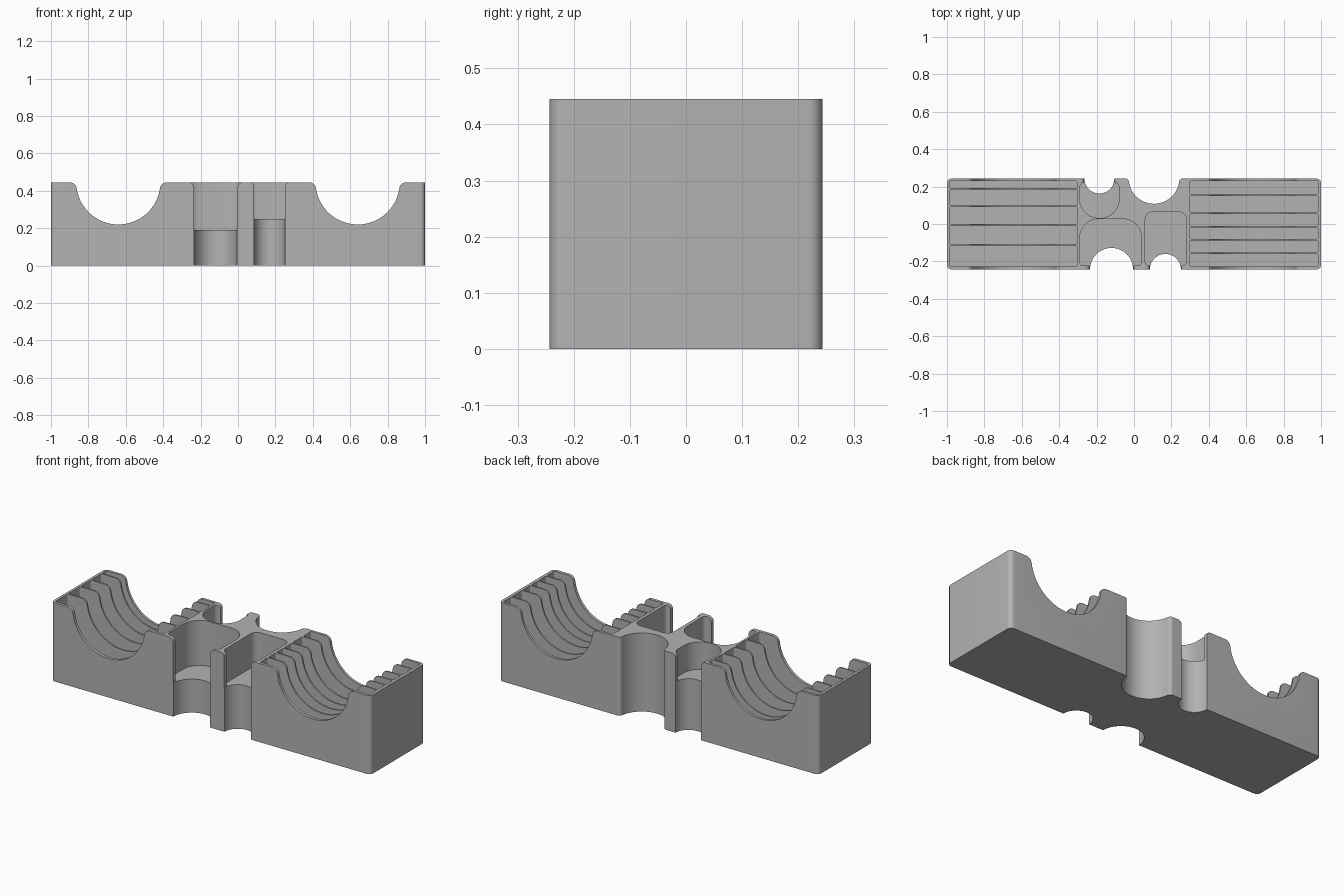
import bpy, bmesh
from math import sin, cos, pi, sqrt, atan2

if "Cube" in bpy.data.objects:
    bpy.data.objects.remove(bpy.data.objects["Cube"], do_unlink=True)

TOP, BACK = 0.445, 0.243
cutters = []


def arc(cx, cy, r, a0, a1, n):
    return [(cx + r * cos(a0 + (a1 - a0) * i / n), cy + r * sin(a0 + (a1 - a0) * i / n))
            for i in range(n + 1)]


def rounded_rect(x0, x1, y0, y1, r_front, r_back):
    """Rectangle with separate corner radii at the two ends."""
    f, b = r_front, r_back
    return (arc(x1 - f, y0 + f, f, -pi / 2, 0, 8) + arc(x1 - b, y1 - b, b, 0, pi / 2, 8)
            + arc(x0 + b, y1 - b, b, pi / 2, pi, 8) + arc(x0 + f, y0 + f, f, pi, 1.5 * pi, 8))


def scoop(c, r, edge, lip=0, side=1):
    """Half-round bite into an edge, with rounded lips."""
    dx = sqrt((r + lip) ** 2 - lip ** 2)
    th = atan2(lip, dx)
    half = [(-dx, 0.1)]
    if lip:
        half += arc(-dx, -lip, lip, pi / 2, th, 8)[:-1]
    half += arc(0, 0, r, pi + th, 1.5 * pi, 18)
    full = half + [(-u, v) for u, v in reversed(half[:-1])]
    return [(c + u, edge + side * v) for u, v in full]


def gap(c, w, lip, floor):
    """Straight opening with rounded lips at the top rim."""
    half = [(-w - lip, TOP + 0.1)] + arc(-w - lip, TOP - lip, lip, pi / 2, 0, 8) + [(-w, floor)]
    return [(c + u, v) for u, v in half + [(-u, v) for u, v in reversed(half)]]


def prism(name, pts, lo, hi, upright=True):
    """Extrude a plan outline along z, or an elevation outline along y."""
    bm = bmesh.new()
    place = (lambda u, v, h: (u, v, h)) if upright else (lambda u, v, h: (u, h, v))
    face = bm.faces.new([bm.verts.new(place(u, v, lo)) for u, v in pts])
    res = bmesh.ops.extrude_face_region(bm, geom=[face])
    moved = [g for g in res["geom"] if isinstance(g, bmesh.types.BMVert)]
    bmesh.ops.translate(bm, verts=moved, vec=place(0, 0, hi - lo))
    bmesh.ops.recalc_face_normals(bm, faces=bm.faces)
    me = bpy.data.meshes.new(name)
    bm.to_mesh(me)
    bm.free()
    ob = bpy.data.objects.new(name, me)
    bpy.context.scene.collection.objects.link(ob)
    return ob


def cut(name, pts, lo, hi, upright=True):
    ob = prism(name, pts, lo, hi, upright)
    ob.hide_render = True
    cutters.append(ob)


# Main block
body = prism("organizer_tray", rounded_rect(-1, 1, -BACK, BACK, 0.025, 0.025), 0, TOP)

# Round troughs across both ends
for side in (-1, 1):
    cut("trough_cutter", scoop(side * 0.64, 0.225, TOP, 0.035), -0.4, 0.4, False)

# Narrow upright slots, leaving thin ribs between them
left_ribs = (0.188, 0.095, -0.003, -0.112)
right_ribs = (0.155, 0.058, -0.016, -0.083, -0.156)
for x0, x1, ribs in ((-0.985, -0.302, left_ribs), (0.298, 0.983, right_ribs)):
    edges = [0.233] + list(ribs) + [-0.23]
    for y1, y0 in zip(edges, edges[1:]):
        cut("slot_cutter", rounded_rect(x0, x1, y0 + 0.004, y1 - 0.004, 0.008, 0.008), 0.02, 0.6)

# Middle pockets: outline, floor height, finger notch and lipped opening
pockets = (
    ((-0.29, 0.04, -0.222, 0.027, 0.02, 0.1), 0.19, -0.12, 0.115, -1, 0.028),
    ((0.06, 0.28, -0.222, 0.065, 0.02, 0.04), 0.25, 0.168, 0.083, -1, 0.02),
    ((-0.29, -0.08, 0.032, 0.224, 0.1, 0.03), 0.29, -0.185, 0.08, 1, 0.02),
)
for outline, floor, cx, r, side, lip in pockets:
    cut("pocket_cutter", rounded_rect(*outline), floor, 0.6)
    cut("notch_cutter", scoop(cx, r, side * BACK, 0, side), -0.1, 0.6)
    lo, hi = sorted((side * 0.205, side * 0.35))
    cut("opening_cutter", gap(cx, r + 0.002, lip, floor + 0.002), lo, hi, False)

# Large half-round recess in the back
cut("recess_cutter", scoop(0.107, 0.135, BACK, 0.02), -0.1, 0.6)

# Carve the block
for c in cutters:
    mod = body.modifiers.new(c.name, "BOOLEAN")
    mod.operation, mod.solver, mod.object = "DIFFERENCE", "EXACT", c
bpy.context.view_layer.update()
carved = bpy.data.meshes.new_from_object(body.evaluated_get(bpy.context.evaluated_depsgraph_get()))
body.modifiers.clear()
body.data = carved
for c in cutters:
    bpy.data.objects.remove(c, do_unlink=True)

# Plain grey plastic
grey = bpy.data.materials.new("grey_plastic")
grey.use_nodes = True
grey.diffuse_color = (0.45, 0.45, 0.45, 1)
grey.node_tree.nodes["Principled BSDF"].inputs["Base Color"].default_value = (0.45, 0.45, 0.45, 1)
body.data.materials.clear()
body.data.materials.append(grey)

bpy.ops.object.select_all(action="DESELECT")
body.select_set(True)
bpy.context.view_layer.objects.active = body
bpy.ops.object.shade_smooth_by_angle()
